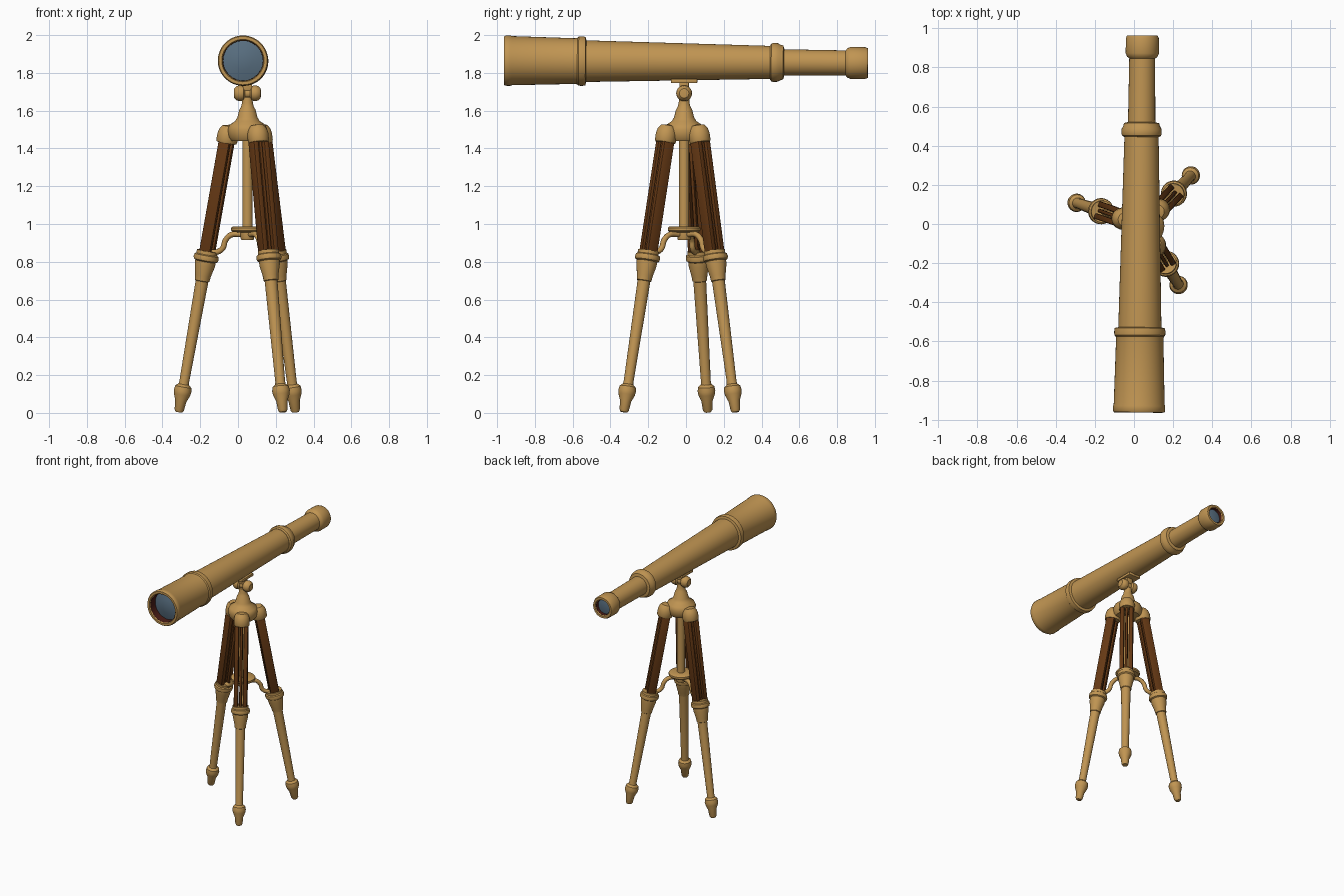
import bpy, bmesh, math
from mathutils import Vector, Matrix

if "Cube" in bpy.data.objects:
    bpy.data.objects.remove(bpy.data.objects["Cube"])


def material(name, rgb):
    m = bpy.data.materials.new(name)
    m.diffuse_color = (*rgb, 1)
    m.use_nodes = True
    m.node_tree.nodes["Principled BSDF"].inputs["Base Color"].default_value = m.diffuse_color
    return m


BRASS = material("brass", (0.53, 0.30, 0.085))
WOOD = material("dark_wood", (0.13, 0.040, 0.007))
GLASS = material("blue_glass", (0.10, 0.16, 0.22))
LINING = material("dark_red_lining", (0.07, 0.012, 0.008))


def finish(name, bm, mat, matrix=Matrix(), angle=35):
    bmesh.ops.recalc_face_normals(bm, faces=bm.faces)
    me = bpy.data.meshes.new(name)
    bm.to_mesh(me)
    bm.free()
    me.materials.append(mat)
    me.shade_smooth()
    me.set_sharp_from_angle(angle=math.radians(angle))
    ob = bpy.data.objects.new(name, me)
    ob.matrix_world = matrix
    bpy.context.collection.objects.link(ob)
    return ob


def frame(origin, axis, side=Vector((1, 0, 0))):
    """Matrix with local z along axis and local x near side."""
    z = Vector(axis).normalized()
    y = z.cross(side).normalized()
    x = y.cross(z)
    m = Matrix((x, y, z)).transposed().to_4x4()
    m.translation = origin
    return m


def lathe(name, profile, mat, matrix, seg=40):
    """Turn (radius, height) points round local z."""
    bm = bmesh.new()
    vs = [bm.verts.new((r, 0, h)) for r, h in profile]
    es = [bm.edges.new(p) for p in zip(vs, vs[1:])]
    bmesh.ops.spin(bm, geom=vs + es, axis=(0, 0, 1), cent=(0, 0, 0),
                   angle=2 * math.pi, steps=seg, use_duplicate=False)
    bmesh.ops.remove_doubles(bm, verts=bm.verts, dist=0.0002)
    return finish(name, bm, mat, matrix)


def box(name, size, centre, mat, matrix, bevel=0.006):
    bm = bmesh.new()
    bmesh.ops.create_cube(bm, size=1)
    bmesh.ops.scale(bm, vec=size, verts=bm.verts)
    bmesh.ops.translate(bm, vec=centre, verts=bm.verts)
    bmesh.ops.bevel(bm, geom=bm.edges[:], offset=bevel, segments=2,
                    profile=0.5, affect='EDGES')
    return finish(name, bm, mat, matrix)


def rod(name, points, radius, mat):
    """Smooth bent rod through the points."""
    cu = bpy.data.curves.new(name, 'CURVE')
    cu.dimensions = '3D'
    cu.bevel_depth, cu.bevel_resolution = radius, 4
    cu.use_fill_caps = True
    sp = cu.splines.new('BEZIER')
    sp.bezier_points.add(len(points) - 1)
    for b, p in zip(sp.bezier_points, points):
        b.co = p
        b.handle_left_type = b.handle_right_type = 'AUTO'
    tmp = bpy.data.objects.new(name + "_curve", cu)
    bpy.context.collection.objects.link(tmp)
    dg = bpy.context.evaluated_depsgraph_get()
    bm = bmesh.new()
    me = bpy.data.meshes.new_from_object(tmp.evaluated_get(dg))
    bm.from_mesh(me)
    bpy.data.objects.remove(tmp)
    return finish(name, bm, mat)


# Telescope: local z runs from the objective (front) to the eyepiece (back)
a, b = Vector((0.026, -0.963, 1.865)), Vector((0.043, 0.963, 1.852))
scope = frame((a + b) / 2, b - a)
lathe("dew_shield", [(0.107, -0.86), (0.107, -0.955), (0.112, -0.963), (0.128, -0.963),
                     (0.133, -0.955), (0.133, -0.93), (0.130, -0.92), (0.121, -0.59),
                     (0.123, -0.575), (0.130, -0.568), (0.131, -0.55), (0.128, -0.532),
                     (0.110, -0.528), (0.107, -0.60), (0.107, -0.86)], BRASS, scope, 64)
lathe("main_tube", [(0, -0.60), (0.110, -0.60), (0.110, -0.52), (0.087, 0.46), (0, 0.46)],
      BRASS, scope, 64)
lathe("tube_collar", [(0, 0.445), (0.090, 0.445), (0.100, 0.452), (0.103, 0.462),
                      (0.102, 0.485), (0.094, 0.50), (0.090, 0.515), (0.072, 0.52),
                      (0, 0.52)], BRASS, scope, 56)
lathe("draw_tube", [(0, 0.50), (0.070, 0.50), (0.066, 0.86), (0, 0.86)], BRASS, scope, 48)
lathe("eyepiece", [(0, 0.845), (0.066, 0.845), (0.078, 0.855), (0.085, 0.872),
                   (0.084, 0.95), (0.078, 0.963), (0.062, 0.963), (0.058, 0.955),
                   (0.058, 0.91), (0, 0.91)], BRASS, scope, 48)
lathe("objective_lining", [(0.1065, -0.956), (0.1065, -0.87), (0.1045, -0.87),
                           (0.1055, -0.956), (0.1065, -0.956)], LINING, scope, 64)
lathe("objective_lens", [(0, -0.92), (0.05, -0.915), (0.105, -0.90), (0.105, -0.88),
                         (0, -0.88)], GLASS, scope, 64)
lathe("eyepiece_lining", [(0.0575, 0.956), (0.0575, 0.912), (0.055, 0.912),
                          (0.0565, 0.956), (0.0575, 0.956)], LINING, scope, 48)
lathe("eyepiece_lens", [(0, 0.92), (0.056, 0.92), (0.056, 0.932), (0.03, 0.937), (0, 0.938)],
      GLASS, scope, 48)

# Mount: head casting, tilt pivot and saddle under the tube
C = Vector((0.05, -0.01, 0))
up = Matrix.Translation(C)
lathe("tripod_head", [(0, 1.44), (0.085, 1.44), (0.10, 1.46), (0.105, 1.50), (0.095, 1.525),
                      (0.065, 1.545), (0.053, 1.565), (0.043, 1.605), (0.034, 1.62),
                      (0.029, 1.64), (0.026, 1.67), (0, 1.69)], BRASS, up)
pivot = frame(C + Vector((0, 0, 1.692)), (1, 0, 0), Vector((0, 1, 0)))
lathe("tilt_pivot", [(0, -0.072), (0.025, -0.07), (0.038, -0.058), (0.042, -0.04),
                     (0.038, -0.022), (0.026, -0.014), (0.026, 0.014), (0.038, 0.022),
                     (0.042, 0.04), (0.038, 0.058), (0.025, 0.07), (0, 0.072)], BRASS, pivot)
box("saddle_neck", (0.05, 0.05, 0.06), (0, 0, 1.735), BRASS, up)
box("saddle_plate", (0.10, 0.14, 0.022), (-0.008, 0, 1.757), BRASS, up, 0.005)

# Centre column with brace plate
lathe("centre_column", [(0, 0.96), (0.027, 0.96), (0.027, 1.45), (0, 1.45)], BRASS, up)
lathe("brace_plate", [(0, 0.915), (0.032, 0.915), (0.036, 0.925), (0.036, 0.955),
                      (0.078, 0.958), (0.086, 0.966), (0.086, 0.98), (0.078, 0.986),
                      (0.03, 0.988), (0, 0.988)], BRASS, up)

# Three legs: turned lower leg, wooden slats, top clamp and brace arm
foot_profile = [(0, 0), (0.018, 0), (0.025, 0.012), (0.030, 0.06), (0.044, 0.095),
                (0.047, 0.115), (0.043, 0.137), (0.028, 0.15), (0.026, 0.165),
                (0.034, 0.705), (0.039, 0.708), (0.042, 0.735), (0.054, 0.79),
                (0.055, 0.812), (0.064, 0.818), (0.067, 0.83), (0.064, 0.845),
                (0.056, 0.85), (0.056, 0.868), (0, 0.868)]
for i, (deg, reach) in enumerate(((161, 0.384), (47, 0.373), (-59.5, 0.370)), 1):
    out = Vector((math.cos(math.radians(deg)), math.sin(math.radians(deg)), 0))
    tangent = Vector((-out.y, out.x, 0))
    foot = C + out * reach + Vector((0, 0, 0.004))
    top = C + out * 0.108 + Vector((0, 0, 1.48))
    leg = frame(foot, top - foot, tangent)
    lathe(f"lower_leg_{i}", foot_profile, BRASS, leg, 32)
    for x, w, d, part in ((-0.032, 0.030, 0.062, "left"), (0, 0.019, 0.045, "middle"),
                          (0.032, 0.030, 0.062, "right")):
        box(f"wood_slat_{part}_{i}", (w, d, 0.62), (x, 0, 1.165), WOOD, leg)
    lathe(f"leg_clamp_{i}", [(0, 1.45), (0.052, 1.45), (0.056, 1.458), (0.056, 1.495),
                             (0.050, 1.52), (0.036, 1.54), (0, 1.548)], BRASS, leg, 32)
    rod(f"brace_arm_{i}", [C + out * r + Vector((0, 0, z)) for r, z in
                           ((0.03, 0.945), (0.09, 0.943), (0.122, 0.915), (0.140, 0.87),
                            (0.170, 0.852), (0.225, 0.85))], 0.015, BRASS)
